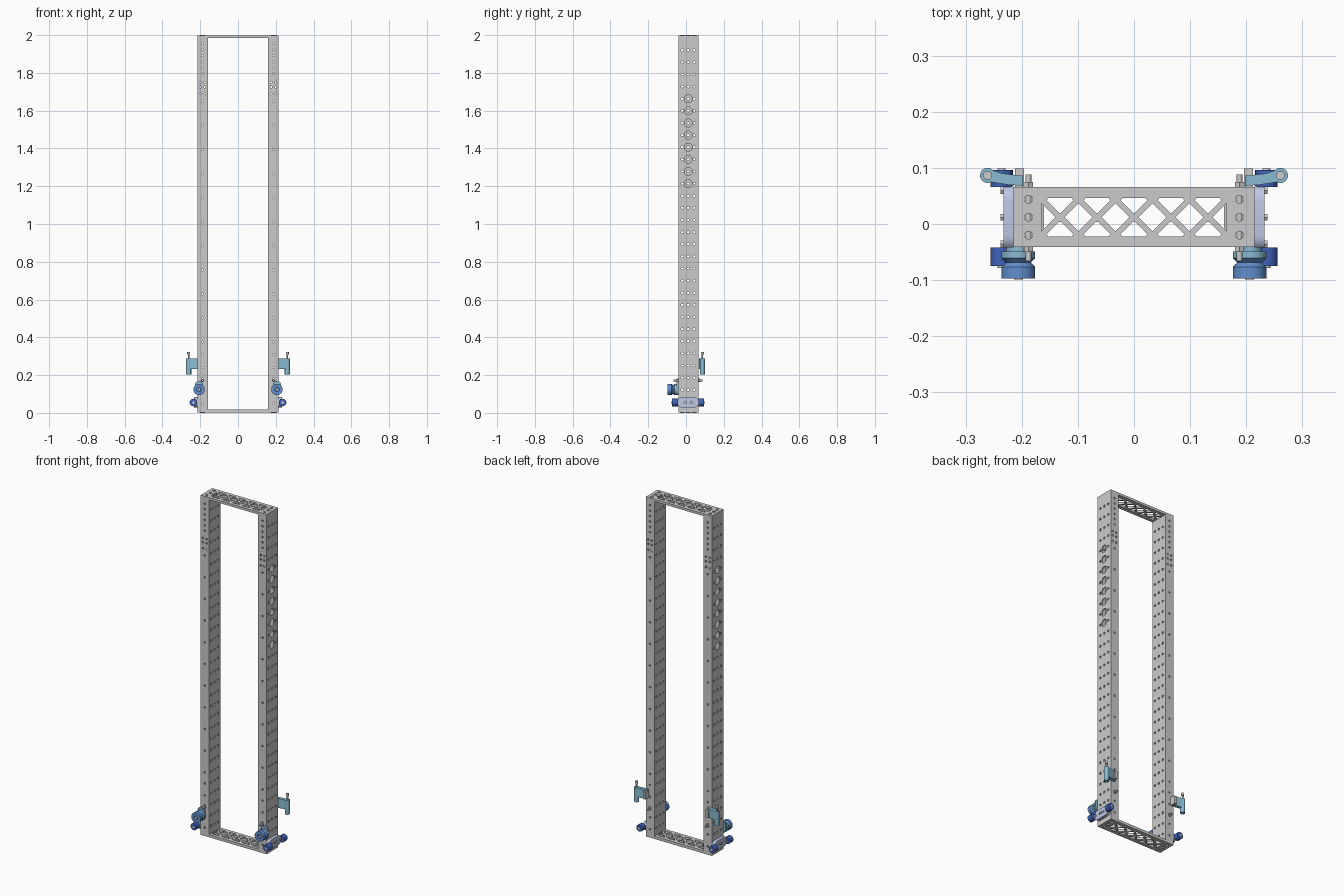
import bpy, bmesh
from math import pi, cos, sin
from mathutils import Matrix, Vector

if "Cube" in bpy.data.objects:
    bpy.data.objects.remove(bpy.data.objects["Cube"])

XY = Matrix.Identity(3)
YZ = Matrix(((0, 0, 1), (1, 0, 0), (0, 1, 0)))    # profile in y,z ; thickness along x
XZ = Matrix(((1, 0, 0), (0, 0, -1), (0, 1, 0)))   # profile in x,z ; thickness along y


def material(name, rgb):
    m = bpy.data.materials.new(name)
    m.diffuse_color = (*rgb, 1)
    m.use_nodes = True
    m.node_tree.nodes["Principled BSDF"].inputs["Base Color"].default_value = m.diffuse_color
    return m


LIGHT = material("light_blue", (0.25, 0.50, 0.65))
BLUE = material("mid_blue", (0.12, 0.28, 0.62))
DARK = material("dark_blue", (0.05, 0.12, 0.48))
PALE = material("pale_lavender", (0.52, 0.58, 0.78))


def add(name, bm, mat=None):
    bmesh.ops.recalc_face_normals(bm, faces=bm.faces)
    me = bpy.data.meshes.new(name)
    bm.to_mesh(me)
    bm.free()
    if mat:
        me.materials.append(mat)
    ob = bpy.data.objects.new(name, me)
    bpy.context.collection.objects.link(ob)
    return ob


def circle(x, y, r, n=14):
    return [(x + r * cos(2 * pi * i / n), y + r * sin(2 * pi * i / n)) for i in range(n)]


def rect(x0, x1, y0, y1):
    return [(x0, y0), (x1, y0), (x1, y1), (x0, y1)]


def stadium(x0, x1, y, r, n=12):
    right = [(x1 - r + r * cos(a), y + r * sin(a)) for a in (-pi / 2 + pi * i / n for i in range(n + 1))]
    left = [(x0 + r + r * cos(a), y + r * sin(a)) for a in (pi / 2 + pi * i / n for i in range(n + 1))]
    return right + left


def plate(name, outlines, lo, hi, plane, mat=None):
    """Sheet with holes: first outline is the edge, the rest are cut out."""
    cu = bpy.data.curves.new(name, 'CURVE')
    cu.dimensions, cu.fill_mode, cu.extrude = '2D', 'BOTH', abs(hi - lo) / 2
    for pts in outlines:
        sp = cu.splines.new('POLY')
        sp.points.add(len(pts) - 1)
        for p, c in zip(sp.points, pts):
            p.co = (c[0], c[1], 0, 1)
        sp.use_cyclic_u = True
    tmp = bpy.data.objects.new(name + "_curve", cu)
    bpy.context.collection.objects.link(tmp)
    dg = bpy.context.evaluated_depsgraph_get()
    me = bpy.data.meshes.new_from_object(tmp.evaluated_get(dg))
    bm = bmesh.new()
    bm.from_mesh(me)
    bpy.data.objects.remove(tmp)
    bpy.data.meshes.remove(me)
    bmesh.ops.remove_doubles(bm, verts=bm.verts, dist=1e-5)
    off = plane @ Vector((0, 0, 1))
    mid = Vector([abs(v) for v in off]) * (lo + hi) / 2
    bm.transform(Matrix.Translation(mid) @ plane.to_4x4())
    return add(name, bm, mat)


def rod(name, a, b, r, mat=None, n=24, r2=None):
    a, b = Vector(a), Vector(b)
    bm = bmesh.new()
    bmesh.ops.create_cone(bm, cap_ends=True, segments=n, radius1=r,
                          radius2=r if r2 is None else r2, depth=(b - a).length)
    rot = (b - a).to_track_quat('Z', 'Y').to_matrix().to_4x4()
    bm.transform(Matrix.Translation((a + b) / 2) @ rot)
    return add(name, bm, mat)


def box(name, x, y, z, mat=None):
    x = sorted(x)
    return plate(name, [rect(*x, *y)], z[0], z[1], XY, mat)


Y0, Y1, YC, XC = -0.041, 0.066, 0.012, 0.188
ZB, ZT = 0.017, 1.985

# hole layouts for the uprights
rows = [1.92 - 0.0642 * i for i in range(30)]
small = [circle(YC + dy, z, 0.0065, 12) for z in rows for dy in (-0.032, 0, 0.032)]
mixed = [circle(YC + dy, z, 0.021 if dy == 0 and 4 <= i <= 11 else 0.0065, 20 if dy == 0 and 4 <= i <= 11 else 12)
         for i, z in enumerate(rows) for dy in (-0.032, 0, 0.032)]
single = [1.955 - 0.0317 * i for i in range(6)] + [1.65 - 0.1275 * i for i in range(11)] \
    + [0.31, 0.24, 0.18, 0.12, 0.05]
double = [1.75, 1.725, 1.69]

# perforated box-section uprights
for s, side in ((-1, "left"), (1, "right")):
    edge = rect(Y0, Y1, ZB, ZT)
    plate(side + "_upright_outer_wall", [edge] + mixed, s * 0.2085, s * 0.2145, YZ)
    plate(side + "_upright_inner_wall", [edge] + small, s * 0.160, s * 0.166, YZ)
    front = [rect(*sorted((s * 0.166, s * 0.2085)), ZB, ZT)]
    front += [circle(s * XC, z, 0.0055, 12) for z in single]
    front += [circle(s * XC + d, z, 0.0055, 12) for z in double for d in (-0.012, 0.012)]
    plate(side + "_upright_front_wall", front, Y0, Y0 + 0.006, XZ)
    plate(side + "_upright_back_wall", front, Y1 - 0.006, Y1, XZ)

# lattice end plates, with ringed bolt holes
p, h, w = 0.033, 0.034, 0.008
lattice = [rect(-0.2145, 0.2145, Y0, Y1)]
for i in range(-2, 3):
    c = i * 2 * p
    for k in (-1, 1):
        lattice.append([(c - p + w + 0.004, YC + k * h), (c + p - w - 0.004, YC + k * h),
                        (c + p - w - 0.001, YC + k * (h - 0.004)), (c + 0.002, YC + k * w),
                        (c - 0.002, YC + k * w), (c - p + w + 0.001, YC + k * (h - 0.004))])
d = p - w
for i in range(-2, 2):
    c = (2 * i + 1) * p
    lattice.append([(c - d, YC), (c, YC - d), (c + d, YC), (c, YC + d)])
for s in (-1, 1):
    lattice.append([(s * 5 * p, YC - d), (s * 5 * p, YC + d), (s * (5 * p - d), YC)])
bolts = [(s * XC, YC + dy) for s in (-1, 1) for dy in (-0.032, 0, 0.032)]
lattice += [circle(x, y, 0.007, 16) for x, y in bolts]
for name, lo, hi, r0, r1 in (("bottom_lattice_plate", 0.001, ZB, 0, 0.001), ("top_lattice_plate", ZT, 1.999, 1.999, 2.0)):
    plate(name, lattice, lo, hi, XY)
    for x, y in bolts:
        plate(name + "_bolt_ring", [circle(x, y, 0.0125, 24), circle(x, y, 0.007, 16)], r0, r1, XY)

for s, side in ((-1, "left"), (1, "right")):
    # rounded side plate carrying the rollers
    holes = [circle(YC + dy, 0.056, 0.006) for dy in (-0.016, 0.016)]
    plate(side + "_roller_plate", [stadium(-0.049, 0.069, 0.056, 0.028)] + holes, s * 0.215, s * 0.233, YZ, PALE)
    for dy in (-0.05, 0, 0.05):
        rod(side + "_roller_plate_bolt", (s * 0.233, YC + dy * 0.95, 0.056), (s * 0.238, YC + dy * 0.95, 0.056), 0.007, None, 6)
    # rollers at both ends of the side plate
    for a, b in ((-0.042, -0.075), (0.066, 0.096)):
        rod(side + "_roller", (s * 0.236, a, 0.055), (s * 0.236, b, 0.055), 0.020, DARK)
        rod(side + "_roller_axle", (s * 0.236, a, 0.055), (s * 0.236, b + 0.003 * (1 if b > 0 else -1), 0.055), 0.007)

    # front pulley: backing cheek, grooved sheave, front cheek, axle
    px, pz = s * 0.206, 0.124
    cheek = stadium(pz - 0.03, pz + 0.045, -px, 0.022)
    plate(side + "_pulley_bracket", [[(-y, x) for x, y in cheek]], -0.041, -0.049, XZ, LIGHT)
    rod(side + "_pulley_back_cheek", (px, -0.049, pz), (px, -0.061, pz), 0.030, LIGHT, 32)
    rod(side + "_sheave_rear", (px, -0.061, pz), (px, -0.069, pz), 0.030, BLUE, 32, 0.022)
    rod(side + "_sheave_front", (px, -0.069, pz), (px, -0.077, pz), 0.022, BLUE, 32, 0.030)
    ring = [circle(px, pz, 0.030, 32), circle(px, pz, 0.012, 20)]
    plate(side + "_pulley_front_cheek", ring, -0.077, -0.097, XZ, BLUE)
    rod(side + "_pulley_axle", (px, -0.04, pz), (px, -0.0985, pz), 0.008)

    # cross bolt through the upright
    rod(side + "_cross_bolt", (s * XC, -0.066, 0.172), (s * XC, 0.088, 0.172), 0.005, None, 16)
    for a, b in ((-0.041, -0.05), (0.066, 0.075)):
        rod(side + "_cross_bolt_nut", (s * XC, a, 0.172), (s * XC, b, 0.172), 0.009, None, 6)

    # rear storage arm with vertical socket and pin
    box(side + "_arm_mount", (s * 0.196, s * 0.212), (0.066, 0.099), (0.235, 0.28))
    arm = [(s * x, y) for x, y in ((0.198, 0.068), (0.225, 0.07), (0.262, 0.076), (0.262, 0.099), (0.235, 0.09), (0.198, 0.086))]
    plate(side + "_arm", [arm], 0.232, 0.287, XY, LIGHT)
    ax, ay = s * 0.261, 0.0865
    plate(side + "_arm_socket", [circle(ax, ay, 0.0135, 24), circle(ax, ay, 0.007, 16)], 0.203, 0.287, XY, LIGHT)
    rod(side + "_arm_pin", (ax, ay, 0.21), (ax, ay, 0.318), 0.0045, None, 16)
    rod(side + "_arm_pin_head", (ax, ay, 0.308), (ax, ay, 0.323), 0.008, None, 16)

# smooth round parts, keep hard edges
for ob in bpy.context.scene.objects:
    ob.select_set(ob.type == 'MESH')
    bpy.context.view_layer.objects.active = ob
bpy.ops.object.shade_smooth_by_angle(angle=0.6)

# settle the model on the ground
low = min(v.co.z for o in bpy.context.scene.objects for v in o.data.vertices)
for ob in bpy.context.scene.objects:
    ob.location.z -= low
